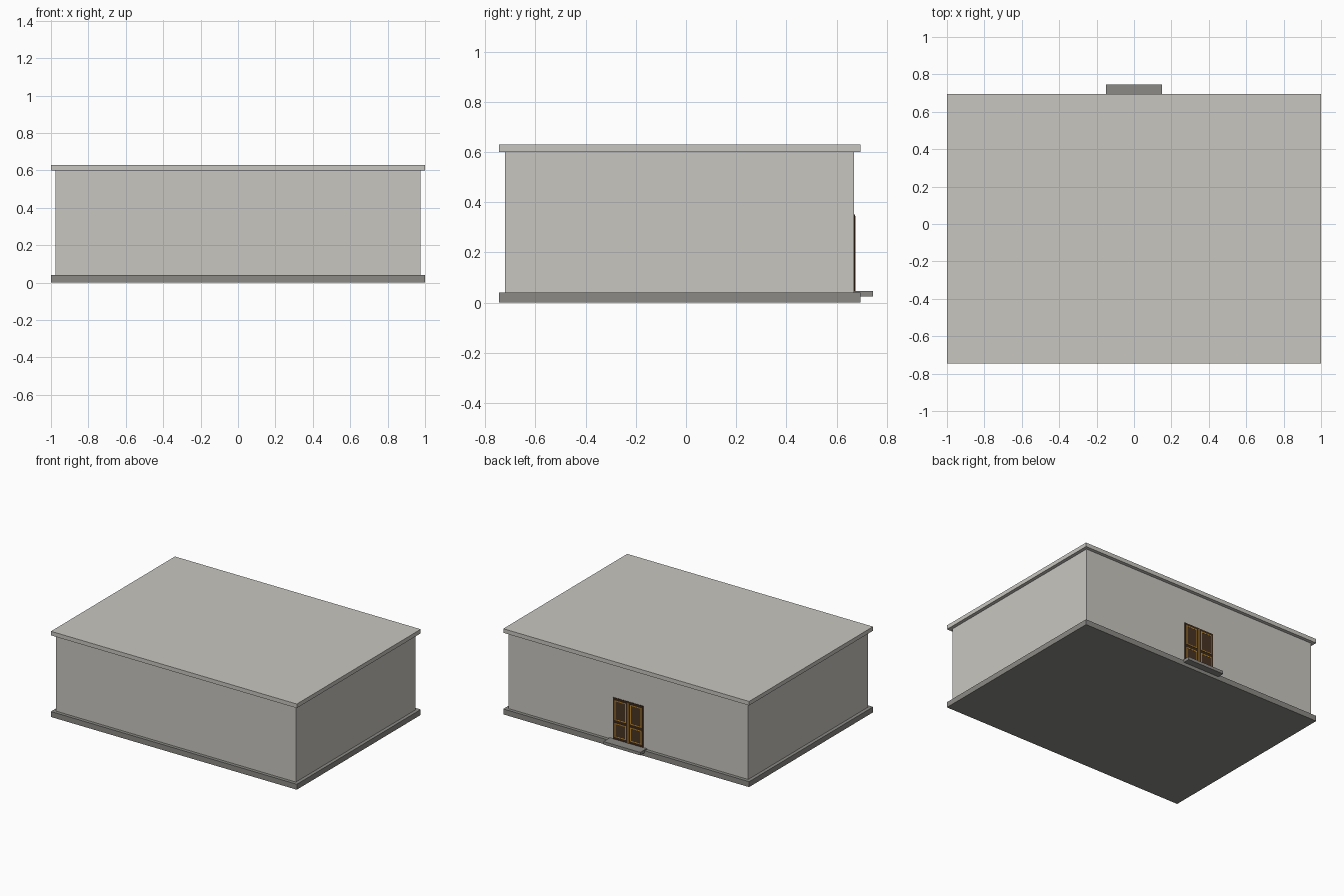
import bpy, bmesh

if "Cube" in bpy.data.objects:
    bpy.data.objects.remove(bpy.data.objects["Cube"])


def material(name, rgb):
    m = bpy.data.materials.new(name)
    m.diffuse_color = (*rgb, 1.0)
    m.use_nodes = True
    m.node_tree.nodes["Principled BSDF"].inputs["Base Color"].default_value = m.diffuse_color
    return m


stone = material("pale_stone", (0.58, 0.565, 0.525))
base_grey = material("dark_stone", (0.26, 0.255, 0.24))
wood = material("dark_wood", (0.045, 0.022, 0.010))
panel_wood = material("panel_wood", (0.065, 0.033, 0.016))
gold = material("gold_trim", (0.50, 0.25, 0.03))


def boxes(name, mat, extents):
    """One object made of boxes given as (x0, x1, y0, y1, z0, z1)."""
    bm = bmesh.new()
    for x0, x1, y0, y1, z0, z1 in extents:
        for v in bmesh.ops.create_cube(bm, size=1.0)["verts"]:
            v.co = (x0 + (v.co.x + 0.5) * (x1 - x0),
                    y0 + (v.co.y + 0.5) * (y1 - y0),
                    z0 + (v.co.z + 0.5) * (z1 - z0))
    me = bpy.data.meshes.new(name)
    bm.to_mesh(me)
    bm.free()
    me.materials.append(mat)
    ob = bpy.data.objects.new(name, me)
    bpy.context.collection.objects.link(ob)
    return ob


# Building mass
FRONT, BACK, WALL = -0.745, 0.695, 0.67
boxes("plinth", base_grey, [(-1, 1, FRONT, BACK, 0, 0.04)])
boxes("walls", stone, [(-0.975, 0.975, FRONT + 0.025, WALL, 0.04, 0.60)])
boxes("roof_slab", stone, [(-1, 1, FRONT, BACK, 0.60, 0.63)])
boxes("door_step", base_grey, [(-0.15, 0.15, WALL, 0.745, 0.025, 0.047)])

# Double door on the back wall
boxes("door", wood, [(-0.122, 0.122, WALL, WALL + 0.003, 0.04, 0.352)])

# Two panels per leaf, each with a thin gold border
T = 0.007
trim = [(-0.004, 0.004, WALL, WALL + 0.005, 0.047, 0.345)]
panels = []
for side in (-1, 1):
    x0, x1 = sorted((side * 0.017, side * 0.109))
    for z0, z1 in ((0.065, 0.168), (0.190, 0.335)):
        y0, y1 = WALL, WALL + 0.005
        panels.append((x0, x1, y0, WALL + 0.004, z0, z1))
        trim += [(x0, x1, y0, y1, z0, z0 + T), (x0, x1, y0, y1, z1 - T, z1),
                 (x0, x0 + T, y0, y1, z0 + T, z1 - T),
                 (x1 - T, x1, y0, y1, z0 + T, z1 - T)]
boxes("door_panels", panel_wood, panels)
boxes("door_trim", gold, trim)
